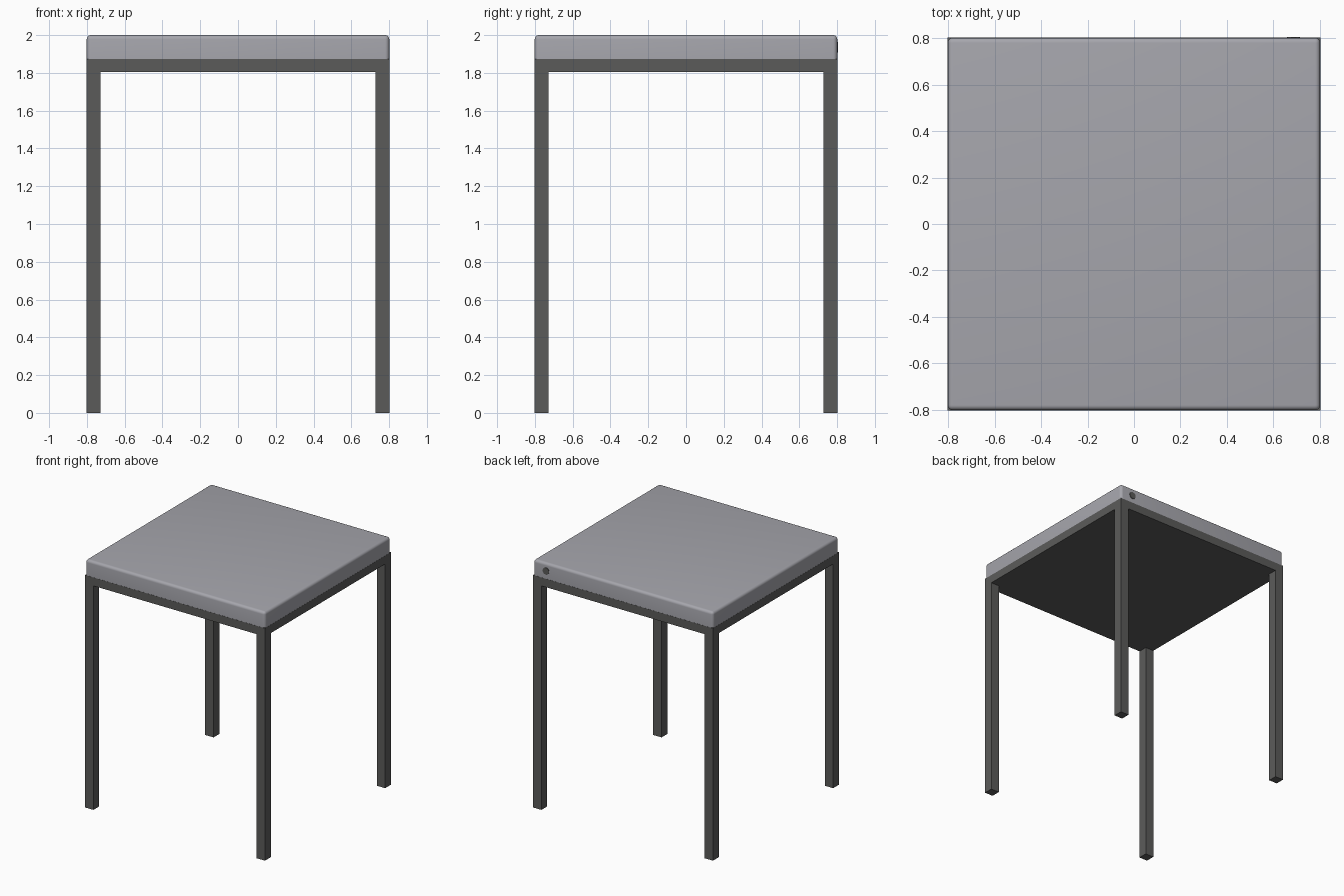
import bpy, math

if "Cube" in bpy.data.objects:
    bpy.data.objects.remove(bpy.data.objects["Cube"])

def material(name, rgb):
    m = bpy.data.materials.new(name)
    m.diffuse_color = (*rgb, 1)
    m.use_nodes = True
    m.node_tree.nodes["Principled BSDF"].inputs["Base Color"].default_value = m.diffuse_color
    return m

cushion_grey = material("cushion grey", (0.38, 0.38, 0.415))
frame_grey = material("dark frame grey", (0.105, 0.105, 0.102))

HALF = 0.802      # half width of the frame
LEG = 0.074       # square leg thickness
FRAME_Z = 1.806   # underside of the frame
SEAT_Z = 1.873    # underside of the cushion

def box(name, lo, hi, mat):
    centre = [(a + b) / 2 for a, b in zip(lo, hi)]
    bpy.ops.mesh.primitive_cube_add(size=1, location=centre)
    ob = bpy.context.object
    ob.name = name
    ob.scale = [b - a for a, b in zip(lo, hi)]
    bpy.ops.object.transform_apply(location=False, rotation=False, scale=True)
    ob.data.materials.append(mat)
    return ob

# Frame slab under the cushion
box("seat_frame", (-HALF, -HALF, FRAME_Z), (HALF, HALF, SEAT_Z), frame_grey)

# Four square legs flush with the frame corners
for sy, depth in ((-1, "front"), (1, "back")):
    for sx, side in ((-1, "left"), (1, "right")):
        c = HALF - LEG / 2
        x, y, h = sx * c, sy * c, LEG / 2
        box(f"{depth}_{side}_leg", (x - h, y - h, 0), (x + h, y + h, FRAME_Z), frame_grey)

# Cushion with softly rounded edges
C = HALF - 0.001
cushion = box("cushion", (-C, -C, SEAT_Z), (C, C, 2.0), cushion_grey)
# Keep the bottom edges square, round the rest
weights = cushion.data.attributes.new("bevel_weight_edge", 'FLOAT', 'EDGE')
for e in cushion.data.edges:
    zs = [cushion.data.vertices[v].co.z for v in e.vertices]
    weights.data[e.index].value = 1.0 if max(zs) > 0 else 0.0
bevel = cushion.modifiers.new("rounded edges", 'BEVEL')
bevel.limit_method = 'WEIGHT'
bevel.width = 0.022
bevel.segments = 5
bpy.ops.object.modifier_apply(modifier=bevel.name)
bpy.ops.object.shade_smooth_by_angle(angle=math.radians(40))

# Small round stud on the back of the cushion
bpy.ops.mesh.primitive_cylinder_add(vertices=24, radius=0.028, depth=0.008,
                                    location=(0.687, C, 1.936),
                                    rotation=(math.pi / 2, 0, 0))
stud = bpy.context.object
stud.name = "back_stud"
stud.data.materials.append(frame_grey)
bpy.ops.object.shade_smooth_by_angle(angle=math.radians(40))
